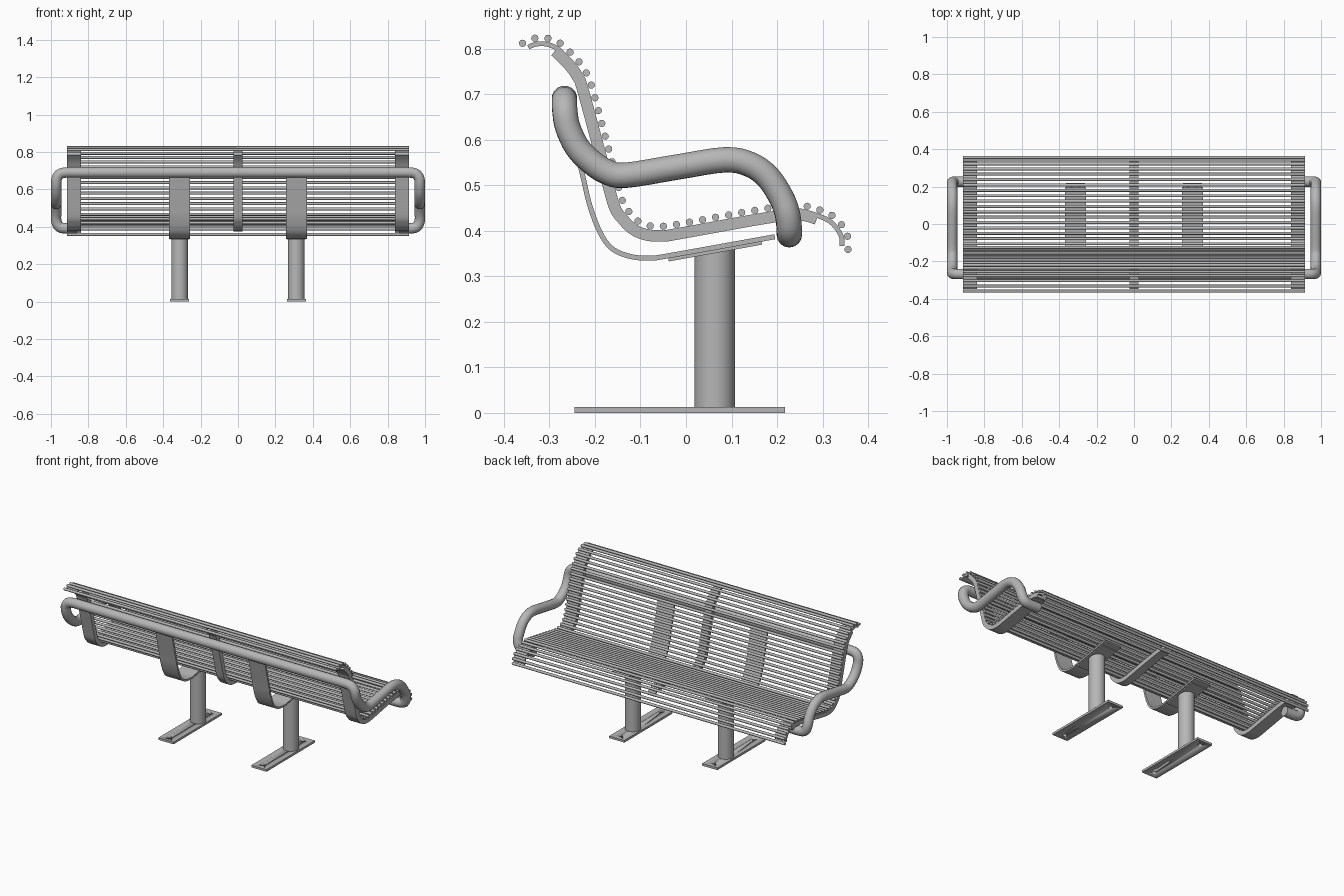
import bpy, bmesh
from mathutils import Vector

if "Cube" in bpy.data.objects:
    bpy.data.objects.remove(bpy.data.objects["Cube"], do_unlink=True)

steel = bpy.data.materials.new("grey steel")
steel.use_nodes = True
GREY = (0.47, 0.47, 0.47, 1)
steel.diffuse_color = GREY
steel.node_tree.nodes["Principled BSDF"].inputs["Base Color"].default_value = GREY


def finish(obj, name):
    """Name, colour and shade one part."""
    obj.name = obj.data.name = name
    obj.data.materials.clear()
    obj.data.materials.append(steel)
    bpy.ops.object.select_all(action="DESELECT")
    obj.select_set(True)
    bpy.context.view_layer.objects.active = obj
    bpy.ops.object.shade_smooth_by_angle(angle=0.7)
    return obj


def from_bmesh(bm, name):
    bmesh.ops.recalc_face_normals(bm, faces=bm.faces)
    mesh = bpy.data.meshes.new(name)
    bm.to_mesh(mesh)
    bm.free()
    obj = bpy.data.objects.new(name, mesh)
    bpy.context.collection.objects.link(obj)
    return finish(obj, name)


def spline(points, steps=8):
    """Smooth curve through the given points."""
    p = [Vector(q) for q in points]
    p = [2 * p[0] - p[1]] + p + [2 * p[-1] - p[-2]]
    out = []
    for a, b, c, d in zip(p, p[1:], p[2:], p[3:]):
        for i in range(steps):
            t = i / steps
            out.append(0.5 * (2 * b + (c - a) * t + (2 * a - 5 * b + 4 * c - d) * t * t
                              + (3 * b - a - 3 * c + d) * t ** 3))
    return out + [p[-2]]


def resample(path, count):
    """Evenly spaced points along a path."""
    dist = [0]
    for a, b in zip(path, path[1:]):
        dist.append(dist[-1] + (b - a).length)
    out, k = [], 0
    for i in range(count):
        s = dist[-1] * i / (count - 1)
        while k < len(path) - 2 and dist[k + 1] < s:
            k += 1
        out.append(path[k].lerp(path[k + 1], (s - dist[k]) / (dist[k + 1] - dist[k])))
    return out


def strap(name, path, x, width, near, far):
    """Flat bar following a side-view path, offset towards the underside."""
    bm = bmesh.new()
    rows = []
    for i, p in enumerate(path):
        t = (path[min(i + 1, len(path) - 1)] - path[max(i - 1, 0)]).normalized()
        n = Vector((t.y, -t.x))
        corners = [(-1, near), (1, near), (1, far), (-1, far)]
        rows.append([bm.verts.new((x + s * width / 2, p.x + n.x * d, p.y + n.y * d))
                     for s, d in corners])
    for a, b in zip(rows, rows[1:]):
        for j in range(4):
            k = (j + 1) % 4
            bm.faces.new((a[j], a[k], b[k], b[j]))
    bm.faces.new(rows[0])
    bm.faces.new(rows[-1])
    return from_bmesh(bm, name)


def cylinder(name, radius, depth, location, rotation=(0, 0, 0), sides=32):
    bpy.ops.mesh.primitive_cylinder_add(vertices=sides, radius=radius, depth=depth,
                                        location=location, rotation=rotation)
    return finish(bpy.context.object, name)


# Seat profile (y, z) through the rod centres, from backrest top to front lip
profile = spline([
    (-.359, .812), (-.333, .823), (-.304, .823), (-.276, .812), (-.254, .792),
    (-.235, .771), (-.219, .747), (-.208, .72), (-.17, .58), (-.14, .467),
    (-.126, .443), (-.105, .421), (-.08, .411), (-.049, .41), (-.021, .414),
    (.151, .445), (.236, .457), (.266, .454), (.296, .445), (.322, .433),
    (.342, .413), (.355, .388), (.356, .359)])
RODS, SUB = 37, 4
fine = resample(profile, (RODS - 1) * SUB + 1)

# Horizontal rods
for i in range(RODS):
    y, z = fine[i * SUB]
    cylinder(f"slat_rod_{i + 1}", .008, 1.83, (0, y, z), (0, 1.5708, 0), 12)

# Straps under the rods: a thin flat with a thicker rib behind it
for name, x, width, last in (("right_end", -.8775, .075, 143), ("centre", 0, .05, 137),
                             ("left_end", .8775, .075, 143)):
    strap(name + "_strap", fine[1:last + 1], x, width, .008, .0185)
    strap(name + "_rib", fine[12:129], x, width, .0185, .0335)

# Lower cradle strap profile
cradle = resample(spline([
    (-.262, .667), (-.226, .517), (-.212, .458), (-.19, .399), (-.164, .362),
    (-.124, .344), (-.08, .34), (-.04, .345), (.195, .387)]), 60)
mount = [Vector((-.04, .345)), Vector((.165, .382))]

# Two pedestals, each with cradle, mounting plate, post and drilled foot
for side, x in (("right", -.312), ("left", .312)):
    strap(side + "_cradle_strap", cradle, x, .112, -.0055, .0055)
    strap(side + "_mounting_plate", mount, x, .1, .005, .0125)
    cylinder(side + "_post", .0445, .347, (x, .063, .1855))

    bpy.ops.mesh.primitive_cube_add(size=1, location=(x, -.0135, .0065))
    foot = bpy.context.object
    foot.scale = (.102, .463, .013)
    bpy.ops.object.transform_apply(location=False, rotation=False, scale=True)
    finish(foot, side + "_foot_plate")
    for y in (-.205, .178):
        cutter = cylinder("bolt_hole_cutter", .011, .1, (x, y, 0), sides=16)
        cutter.hide_render = True
        mod = foot.modifiers.new("bolt_hole", "BOOLEAN")
        mod.object, mod.solver = cutter, "EXACT"
        bpy.context.view_layer.objects.active = foot
        bpy.ops.object.modifier_apply(modifier=mod.name)
        bpy.data.objects.remove(cutter, do_unlink=True)

# One continuous tube: front stub, armrest, back rail, mirrored to the other arm
ARM = .972
half = [(.86, .227, .392), (.925, .227, .392), (.958, .227, .402)]
half += [(ARM, y, z) for y, z in (
    (.223, .436), (.21, .472), (.18, .518), (.14, .546), (.085, .556), (-.02, .54),
    (-.133, .522), (-.175, .53), (-.21, .553), (-.24, .585), (-.26, .628))]
half += [(.968, -.266, .662), (.948, -.267, .685), (.91, -.267, .691)]
route = spline(half, 4)
route += [Vector((-p.x, p.y, p.z)) for p in reversed(route)]
curve = bpy.data.curves.new("arm_and_back_rail", "CURVE")
curve.dimensions = "3D"
curve.bevel_depth = .028
curve.bevel_resolution = 6
curve.use_fill_caps = True
line = curve.splines.new("POLY")
line.points.add(len(route) - 1)
for point, p in zip(line.points, route):
    point.co = (*p, 1)
rail = bpy.data.objects.new("arm_and_back_rail", curve)
bpy.context.collection.objects.link(rail)
bpy.ops.object.select_all(action="DESELECT")
rail.select_set(True)
bpy.context.view_layer.objects.active = rail
bpy.ops.object.convert(target="MESH")
finish(bpy.context.object, "arm_and_back_rail")
